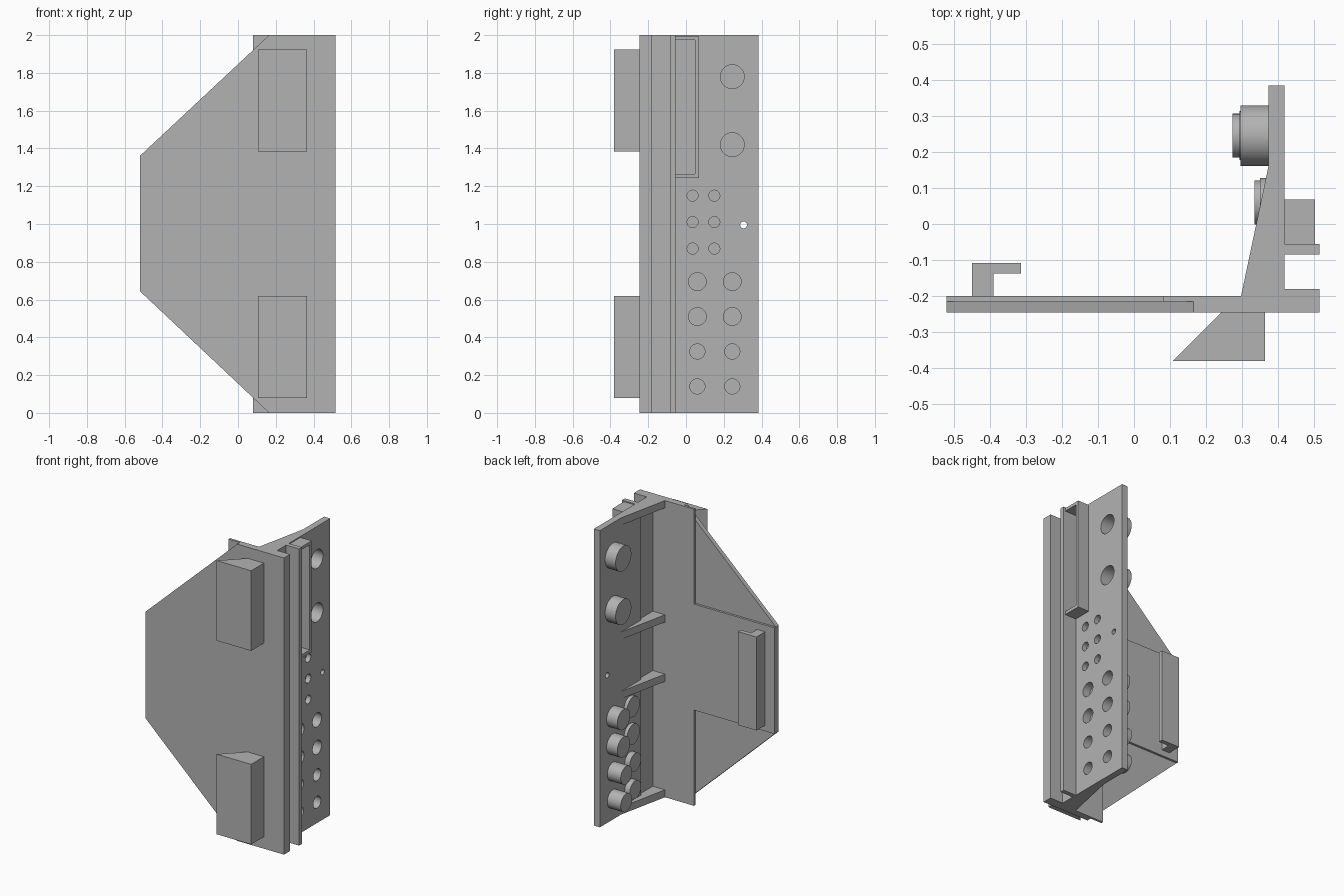
import bpy, bmesh, math
from mathutils import Matrix, Vector

if "Cube" in bpy.data.objects:
    bpy.data.objects.remove(bpy.data.objects["Cube"])

grey = bpy.data.materials.new("plain_grey")
grey.diffuse_color = (0.45, 0.45, 0.45, 1)
grey.use_nodes = True
grey.node_tree.nodes["Principled BSDF"].inputs["Base Color"].default_value = grey.diffuse_color


def finish(name, bm, smooth=False):
    bmesh.ops.recalc_face_normals(bm, faces=bm.faces[:])
    me = bpy.data.meshes.new(name)
    bm.to_mesh(me)
    bm.free()
    ob = bpy.data.objects.new(name, me)
    bpy.context.collection.objects.link(ob)
    me.materials.append(grey)
    if smooth:
        shade(ob)
    return ob


def shade(ob):
    bpy.ops.object.select_all(action='DESELECT')
    ob.select_set(True)
    bpy.context.view_layer.objects.active = ob
    bpy.ops.object.shade_smooth_by_angle(angle=math.radians(30))


def extrude(name, pts, vec):
    """Prism from a flat outline of 3D points pushed along vec."""
    bm = bmesh.new()
    face = bm.faces.new([bm.verts.new(p) for p in pts])
    res = bmesh.ops.extrude_face_region(bm, geom=[face], use_keep_orig=True)
    moved = [v for v in res['geom'] if isinstance(v, bmesh.types.BMVert)]
    bmesh.ops.translate(bm, verts=moved, vec=Vector(vec))
    return finish(name, bm)


def column(name, xy, z0, z1):
    return extrude(name, [(x, y, z0) for x, y in xy], (0, 0, z1 - z0))


def box(name, x0, x1, y0, y1, z0, z1):
    return column(name, [(x0, y0), (x1, y0), (x1, y1), (x0, y1)], z0, z1)


def cut(ob, cutter):
    mod = ob.modifiers.new("cut", 'BOOLEAN')
    mod.operation, mod.solver, mod.object = 'DIFFERENCE', 'EXACT', cutter
    bpy.ops.object.select_all(action='DESELECT')
    ob.select_set(True)
    bpy.context.view_layer.objects.active = ob
    bpy.ops.object.modifier_apply(modifier=mod.name)
    bpy.data.objects.remove(cutter)


def cup(name, y, z, r_out, r_in, x_end):
    """Hollow socket, open towards +x and closed at x_end."""
    bm = bmesh.new()
    prof = [(x_end, 0), (x_end, r_out), (0.373, r_out),
            (0.373, r_in), (x_end + 0.015, r_in), (x_end + 0.015, 0)]
    vs = [bm.verts.new((x, y + r, z)) for x, r in prof]
    edges = [bm.edges.new(p) for p in zip(vs, vs[1:])]
    bmesh.ops.spin(bm, geom=vs + edges, cent=(0, y, z), axis=(1, 0, 0),
                   angle=2 * math.pi, steps=40, use_merge=True)
    bmesh.ops.remove_doubles(bm, verts=bm.verts[:], dist=1e-5)
    return finish(name, bm, True)


# Front plate: chamfered face layer, backing strip and centre band
extrude("front_plate", [(x, -0.245, z) for x, z in
        [(0.165, 0), (0.515, 0), (0.515, 2), (0.165, 2), (-0.52, 1.36), (-0.52, 0.645)]],
        (0, 0.03, 0))
box("backing_strip", 0.08, 0.515, -0.215, -0.2, 0, 2)
box("centre_band", -0.52, 0.08, -0.215, -0.2, 0.645, 1.36)
box("edge_rib", 0.418, 0.515, -0.2, -0.18, 0, 2)

# Wedge blocks on the front
for i, z in enumerate((0.08, 1.385)):
    column(f"wedge_block_{i + 1}",
           [(0.107, -0.38), (0.364, -0.38), (0.364, -0.245), (0.242, -0.245)], z, z + 0.54)

# Hooked grip on the back of the band
column("hooked_grip", [(-0.45, -0.2), (-0.39, -0.2), (-0.39, -0.138), (-0.314, -0.138),
                       (-0.314, -0.108), (-0.45, -0.108)], 0.685, 1.315)

# Side plate, thinner near the front plate
side = column("side_plate", [(0.388, -0.2), (0.418, -0.2), (0.418, 0.385), (0.373, 0.385),
                             (0.373, -0.055), (0.388, -0.055)], 0, 2)

# Sockets: y, z, outer radius, bore radius, end x
sockets = [(0.245, z, 0.084, 0.063, 0.295) for z in (1.78, 1.42)]
for z, r, deep, shallow in ((0.695, 0.047, 0.293, 0.35), (0.51, 0.047, 0.293, 0.35),
                            (0.325, 0.04, 0.273, 0.335), (0.14, 0.04, 0.273, 0.335)):
    sockets += [(0.245, z, r + 0.021, r, deep), (0.06, z, r + 0.021, r, shallow)]
for i, s in enumerate(sockets):
    cup(f"socket_{i + 1}", *s)

# Bores, blind small holes and one through hole: y, z, radius, start x
holes = [(y, z, r, 0.36) for y, z, _, r, _ in sockets]
holes += [(y, z, 0.029, 0.385) for y in (0.035, 0.15) for z in (1.15, 1.01, 0.87)]
holes.append((0.305, 0.995, 0.018, 0.36))
bm = bmesh.new()
for y, z, r, x0 in holes:
    mat = Matrix.Translation(((x0 + 0.45) / 2, y, z)) @ Matrix.Rotation(math.pi / 2, 4, 'Y')
    bmesh.ops.create_cone(bm, cap_ends=True, segments=40, radius1=r, radius2=r,
                          depth=0.45 - x0, matrix=mat)
cutter = finish("hole_cutter", bm)
cutter.hide_render = True
cut(side, cutter)
shade(side)

# Outer flange and the open tray beside it
box("outer_flange", 0.418, 0.515, -0.085, -0.055, 0, 2)
tray = [("tray_side", 0.047, 0.068, 1.243, 1.993),
        ("tray_floor", -0.055, 0.047, 1.243, 1.265),
        ("tray_top", -0.055, 0.047, 1.973, 1.993)]
for name, y0, y1, z0, z1 in tray:
    box(name, 0.418, 0.502, y0, y1, z0, z1)

# Triangular gussets in the inner corner
for i, z in enumerate((0, 0.78, 1.18, 1.95)):
    column(f"gusset_{i + 1}", [(0.297, -0.2), (0.388, -0.2), (0.388, -0.055),
                               (0.373, -0.055), (0.373, 0.16)], z, z + 0.05)
